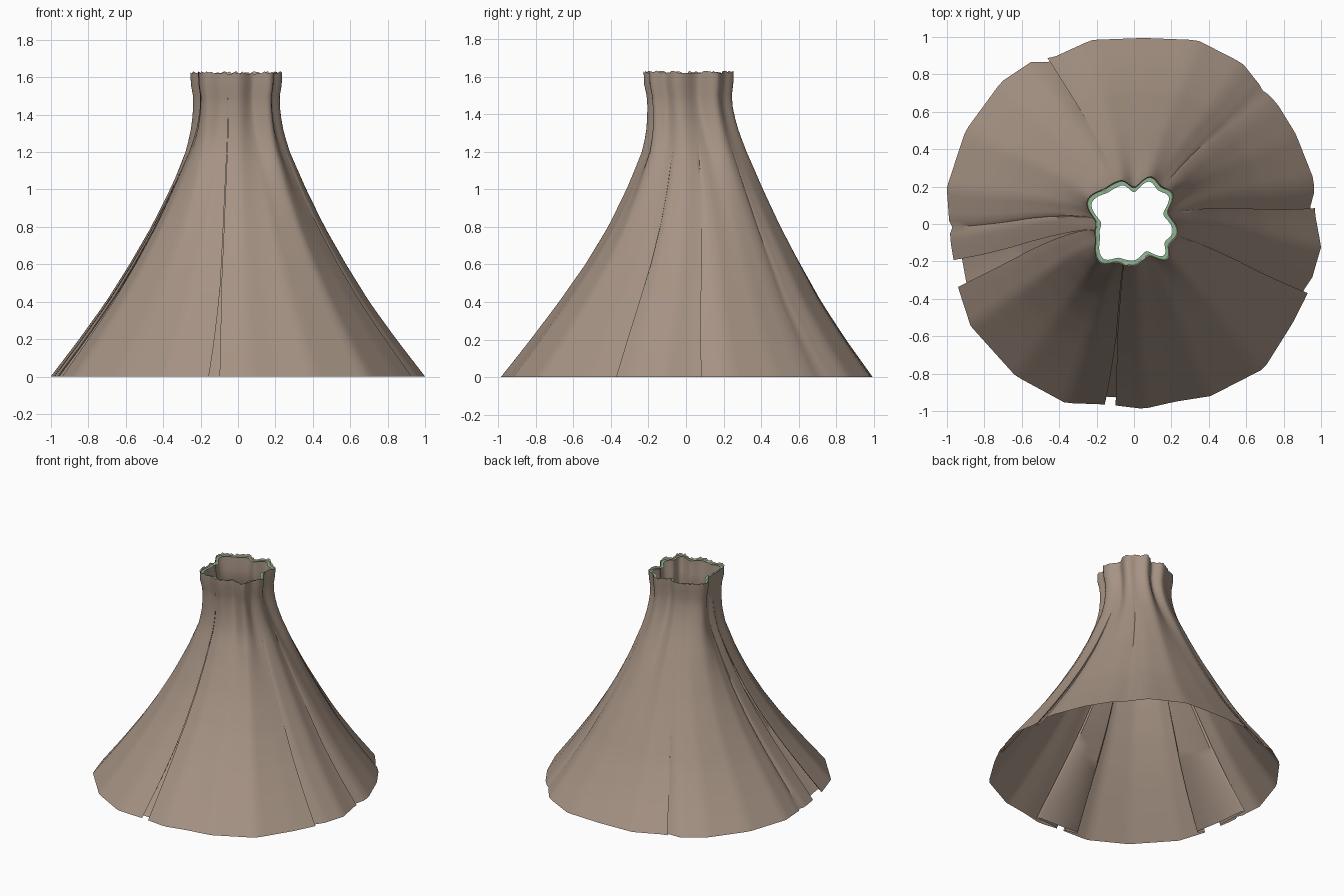
import bpy, bmesh, math, random
from math import radians, sin, cos

if "Cube" in bpy.data.objects:
    bpy.data.objects.remove(bpy.data.objects["Cube"])
random.seed(4)


def material(name, rgb):
    m = bpy.data.materials.new(name)
    m.diffuse_color = (*rgb, 1)
    m.use_nodes = True
    m.node_tree.nodes["Principled BSDF"].inputs["Base Color"].default_value = m.diffuse_color
    return m


brown = material("taupe_cloth", (0.38, 0.29, 0.23))
green = material("green_rim", (0.27, 0.46, 0.28))

# Outline of the hem and of the waist: (angle in degrees, radius)
HEM = [(3, .97), (14, .99), (29, .99), (40, 1.0), (47, 1.0), (56, 1.037), (71, 1.04),
       (87, .996), (103, 1.01), (116, .99), (121, 1.027), (133, 1.04), (151, 1.03),
       (169, 1.02), (186, .985), (200, 1.0), (212, 1.03), (232, 1.03), (249, 1.025),
       (262, .975), (273, .99), (283, .975), (294, 1.007), (312, 1.04), (328, 1.0),
       (338, 1.0), (353, 1.008)]
WAIST = [(18, .19), (40, .26), (54, .245), (69, .264), (90, .195), (108, .24), (126, .24),
         (152, .275), (180, .20), (196, .215), (228, .27), (248, .22), (267, .22),
         (294, .185), (314, .255), (330, .215), (347, .235)]
# Height, mean radius, shift along y, share of waist shape
PROFILE = [(0, 1.0, 0, 0), (.2, .848, .008, 0), (.4, .705, .02, 0), (.6, .58, .035, .03),
           (.8, .466, .042, .08), (1.0, .368, .042, .2), (1.2, .282, .035, .5),
           (1.3, .25, .025, .7), (1.4, .232, .012, .9), (1.48, .225, .005, 1),
           (1.54, .234, 0, 1), (1.58, .243, 0, 1), (1.62, .241, 0, 1)]


def ring_radius(table, ang, chord):
    ang = (ang - table[0][0]) % 360 + table[0][0]
    pts = table + [(table[0][0] + 360, table[0][1])]
    for (a0, r0), (a1, r1) in zip(pts, pts[1:]):
        if a0 <= ang <= a1:
            if chord:      # straight side between two corners
                d = r0 * sin(radians(ang - a0)) + r1 * sin(radians(a1 - ang))
                return r0 * r1 * sin(radians(a1 - a0)) / d
            t = (1 - cos(math.pi * (ang - a0) / (a1 - a0))) / 2
            return r0 + (r1 - r0) * t


def profile(z):
    for p, q in zip(PROFILE, PROFILE[1:]):
        if z <= q[0] + 1e-6:
            t = (z - p[0]) / (q[0] - p[0])
            return [p[k] + (q[k] - p[k]) * t for k in (1, 2, 3)]


# Pleats as (hem angle offset, inward depth, fade height, fade power) sequences that
# double back; the hidden inner layer keeps its width almost up to the waist
def box(gap, left, right, fade):
    mid = (right - left) / 2
    inner = [(-left, .03), (-left + 1, .045), (mid, .045), (right - 1, .045), (right, .03)]
    return ([(-gap, 0, fade, 1), (-gap - .5, .012, fade, 1)] + [(a, d, 1.45, 4) for a, d in inner]
            + [(gap + .5, .012, fade, 1), (gap, 0, fade, 1)])


def knife(width, fade):
    return [(width, 0, fade, 1), (width - .4, .01, fade, 1), (-width, .016, fade, 1),
            (-width + .5, .025, fade, 1), (width + 1, .022, fade, 1), (width + 5, 0, fade, 1)]


def kink(depth):
    return [(-2, 0, 1.3, 1), (0, depth, 1.3, 1), (2, 0, 1.3, 1)]


# Hem angle, turn towards the waist, sequence
PLEATS = [(4, 6, knife(1, 1.2)), (46, 2, kink(.008)), (116, 0, knife(1.5, .6)),
          (181, -3, kink(.015)), (195.5, -2, box(4.2, 20, 7, 1.1)),
          (262.5, -9, box(1.7, 8, 14, .48)), (337, 0, knife(1.3, 1.2))]

# Columns around the skirt: (hem angle, depth, waist angle, fade height, power, turn)
GAP = .08
cols = []
for i, (a, turn, seq) in enumerate(PLEATS):
    n = len(seq)
    for k, (off, dep, fade, power) in enumerate(seq):
        cols.append((a + off, dep, a + (k - (n - 1) / 2) * GAP, fade, power, turn))
    b, turn2, nxt = PLEATS[(i + 1) % len(PLEATS)]
    if i == len(PLEATS) - 1:
        b += 360
    h0, h1 = cols[-1][0], b + nxt[0][0]
    w0, w1 = cols[-1][2], b - (len(nxt) - 1) / 2 * GAP
    steps = max(2, math.ceil((h1 - h0) / 2.5))
    for k in range(1, steps):
        t = k / steps
        cols.append((h0 + (h1 - h0) * t, 0, w0 + (w1 - w0) * t, 1.3, 1,
                     turn + (turn2 - turn) * t))

heights = [.06 * k for k in range(27)] + [1.62]


def point(col, z, inset=0):
    hem_a, dep, waist_a, fade, power, turn = col
    mean, shift, share = profile(z)
    k = max(0, 1 - (z / fade) ** power)      # pleats fade out towards the waist
    deg = waist_a + (hem_a - waist_a) * k + turn * (z / 1.62) ** 2
    ang = radians(deg)
    shape = ring_radius(HEM, deg, True) * (1 - share) + ring_radius(WAIST, deg, False) / .235 * share
    r = mean * shape - dep * k - inset
    return [r * cos(ang), r * sin(ang) + shift, z]


# Pleated skirt shell, ragged at the top, with a green rim around the waist opening
bm = bmesh.new()
rows = [[bm.verts.new(point(c, z)) for c in cols] for z in heights]
jag = 0
for c, v in zip(cols, rows[-1]):
    if abs(c[2] - jag) > 1.5:            # keep the tight pleat columns level
        jag = c[2]
        lift = random.uniform(-.004, .012)
    v.co.z += lift
rows.append([bm.verts.new(point(c, 1.612, .007)) for c in cols])
rows.append([bm.verts.new(point(c, 1.612, .03)) for c in cols])
for j in range(len(rows) - 1):
    for i in range(len(cols)):
        k = (i + 1) % len(cols)
        f = bm.faces.new((rows[j][i], rows[j][k], rows[j + 1][k], rows[j + 1][i]))
        f.material_index = 1 if j == len(rows) - 2 else 0
me = bpy.data.meshes.new("pleated_skirt")
bm.to_mesh(me)
bm.free()
me.materials.append(brown)
me.materials.append(green)
skirt = bpy.data.objects.new("pleated_skirt", me)
bpy.context.collection.objects.link(skirt)
bpy.context.view_layer.objects.active = skirt
skirt.select_set(True)
bpy.ops.object.shade_smooth_by_angle(angle=radians(40))
